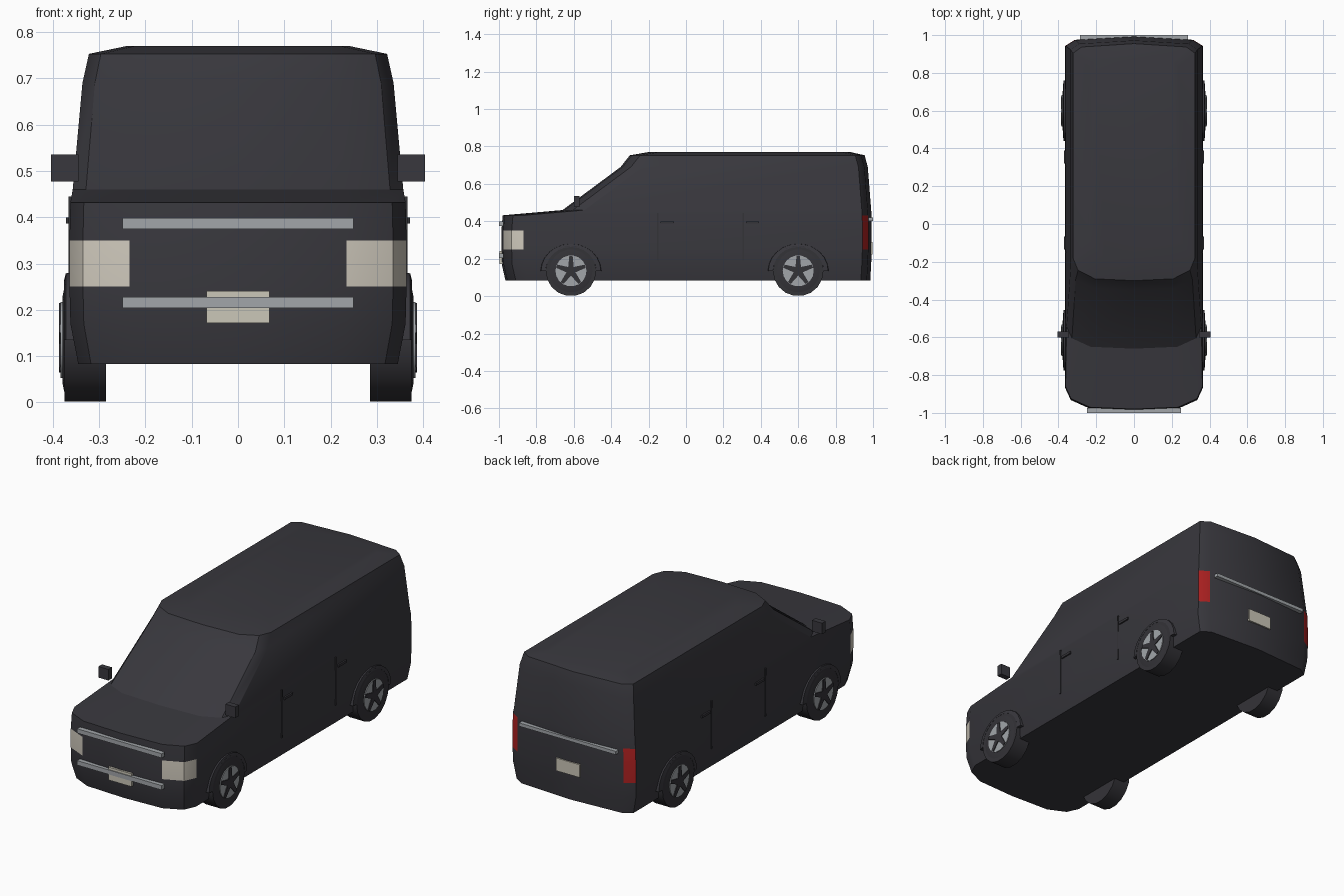
import bpy, bmesh, math
from mathutils import Matrix, Vector

cube = bpy.data.objects.get("Cube")
if cube:
    bpy.data.objects.remove(cube, do_unlink=True)


def material(name, r, g, b):
    m = bpy.data.materials.new(name)
    m.use_nodes = True
    m.diffuse_color = (r, g, b, 1)
    m.node_tree.nodes["Principled BSDF"].inputs["Base Color"].default_value = (r, g, b, 1)
    return m


PAINT = material("charcoal paint", .040, .039, .047)
TYRE = material("tyre rubber", .034, .033, .039)
LAMP = material("headlight cream", .62, .58, .50)
RED = material("tail light red", .42, .015, .015)
CHROME = material("satin metal", .36, .38, .40)
PLATE = material("plate cream", .60, .57, .48)


def finish(bm, name, *mats, angle=30):
    bmesh.ops.recalc_face_normals(bm, faces=bm.faces[:])
    mesh = bpy.data.meshes.new(name)
    bm.to_mesh(mesh)
    bm.free()
    for m in mats:
        mesh.materials.append(m)
    ob = bpy.data.objects.new(name, mesh)
    bpy.context.collection.objects.link(ob)
    bpy.ops.object.select_all(action='DESELECT')
    ob.select_set(True)
    bpy.context.view_layer.objects.active = ob
    bpy.ops.object.shade_smooth_by_angle(angle=math.radians(angle))
    return ob


def box(name, x, y, z, mat):
    """Box from (low, high) ranges."""
    bm = bmesh.new()
    bmesh.ops.create_cube(bm, size=1)
    for v in bm.verts:
        v.co = Vector([(lo + hi) / 2 + c * (hi - lo) for c, (lo, hi) in zip(v.co, (x, y, z))])
    return finish(bm, name, mat)


def disc(name, x0, x1, y, z, radius, sides, mat, outer=None):
    """Cylinder along x, with an optional smaller outer radius."""
    bm = bmesh.new()
    spin = Matrix.Translation(((x0 + x1) / 2, y, z)) @ Matrix.Rotation(math.pi / 2, 4, 'Y')
    bmesh.ops.create_cone(bm, cap_ends=True, segments=sides, radius1=radius,
                          radius2=outer or radius, depth=x1 - x0, matrix=spin)
    return finish(bm, name, mat)


def mirrored(ob, name):
    """Copy of a right-hand part on the other side."""
    bm = bmesh.new()
    bm.from_mesh(ob.data)
    for v in bm.verts:
        v.co.x *= -1
    return finish(bm, name, *ob.data.materials)


# Body shell: stacked plan outlines (height, half width, front y, back y)
LEVELS = [
    (.083, .345, -.965, .985), (.17, .362, -.985, .99), (.25, .364, -.987, .993),
    (.35, .364, -.987, .993), (.432, .362, -.98, .992), (.46, .357, -.66, .990),
    (.69, .336, -.35, .972), (.753, .322, -.30, .955), (.77, .24, -.20, .88),
]
FRONT = [(0, 0), (.645, .010), (.92, .055), (1, .118)]
BACK = [(1, .05), (.86, .018), (0, 0)]

bm = bmesh.new()
rings = []
for z, w, front, back in LEVELS:
    half = [(w * s, front + d) for s, d in FRONT] + [(w * s, back - d) for s, d in BACK]
    outline = half + [(-x, y) for x, y in half[-2:0:-1]]
    rings.append([bm.verts.new((x, y, z)) for x, y in outline])
n = len(rings[0])
for level, (low, high) in enumerate(zip(rings, rings[1:])):
    for i in range(n):
        j = (i + 1) % n
        f = bm.faces.new((low[i], low[j], high[j], high[i]))
        side = min(i, n - 1 - i)
        if level == 2 and side in (1, 2):
            f.material_index = 1
        elif level in (2, 3) and side == 4:
            f.material_index = 2
bm.faces.new(rings[0])
bm.faces.new(rings[-1])
finish(bm, "body", PAINT, LAMP, RED)

# Trim bars and plates
box("upper_grille_bar", (-.25, .25), (-1, -.975), (.375, .398), CHROME)
box("lower_grille_bar", (-.25, .25), (-1, -.975), (.204, .228), CHROME)
box("front_plate", (-.068, .068), (-.996, -.98), (.172, .241), PLATE)
box("rear_bar", (-.285, .285), (.97, 1), (.402, .420), CHROME)
box("rear_plate", (-.07, .07), (.98, .998), (.222, .29), PLATE)


def arch(name, y, z):
    """Half-round flare above a wheel."""
    bm = bmesh.new()
    loops = []
    for k in range(13):
        a = math.pi * k / 12
        c, s = math.cos(a), math.sin(a)
        loops.append([bm.verts.new((x, y + ry * c, z + rz * s)) for x, ry, rz in
                      ((.34, .135, .128), (.376, .135, .128), (.372, .160, .144), (.34, .165, .146))])
    for a, b in zip(loops, loops[1:]):
        for i in range(4):
            j = (i + 1) % 4
            bm.faces.new((a[i], a[j], b[j], b[i]))
    bm.faces.new(loops[0])
    bm.faces.new(loops[-1])
    return finish(bm, name, PAINT)


def spokes(name, y, z):
    """Five tapered spokes on the wheel face."""
    bm = bmesh.new()
    for k in range(5):
        made = bmesh.ops.create_cube(bm, size=1)["verts"]
        turn = Matrix.Rotation(math.tau * k / 5, 3, 'X')
        for v in made:
            width = .034 if v.co.z < 0 else .018
            p = turn @ Vector((v.co.x * .006, v.co.y * width, .04 + v.co.z * .08))
            v.co = p + Vector((.384, y, z))
    return finish(bm, name, TYRE)


# Wheels and arches
AXLE = .135
for place, y in (("front", -.615), ("rear", .6)):
    parts = {
        "tyre": disc("left_%s_tyre" % place, .285, .375, y, AXLE, .135, 18, TYRE),
        "sidewall": disc("left_%s_sidewall" % place, .375, .379, y, AXLE, .115, 18, TYRE, .095),
        "rim": disc("left_%s_rim" % place, .37, .383, y, AXLE, .083, 18, CHROME),
        "spokes": spokes("left_%s_spokes" % place, y, AXLE),
        "arch": arch("left_%s_arch" % place, y, AXLE),
    }
    for part, ob in parts.items():
        mirrored(ob, "right_%s_%s" % (place, part))

# Door seams and handles
for place, y in (("front", -.15), ("rear", .305)):
    seam = box("left_%s_door_seam" % place, (.355, .3665), (y - .004, y + .004), (.19, .445), TYRE)
    handle = box("left_%s_door_handle" % place, (.355, .371), (y + .015, y + .085), (.387, .400), TYRE)
    mirrored(seam, "right_%s_door_seam" % place)
    mirrored(handle, "right_%s_door_handle" % place)

# Wing mirrors
wing = box("left_mirror", (.345, .404), (-.60, -.57), (.477, .536), PAINT)
mirrored(wing, "right_mirror")
